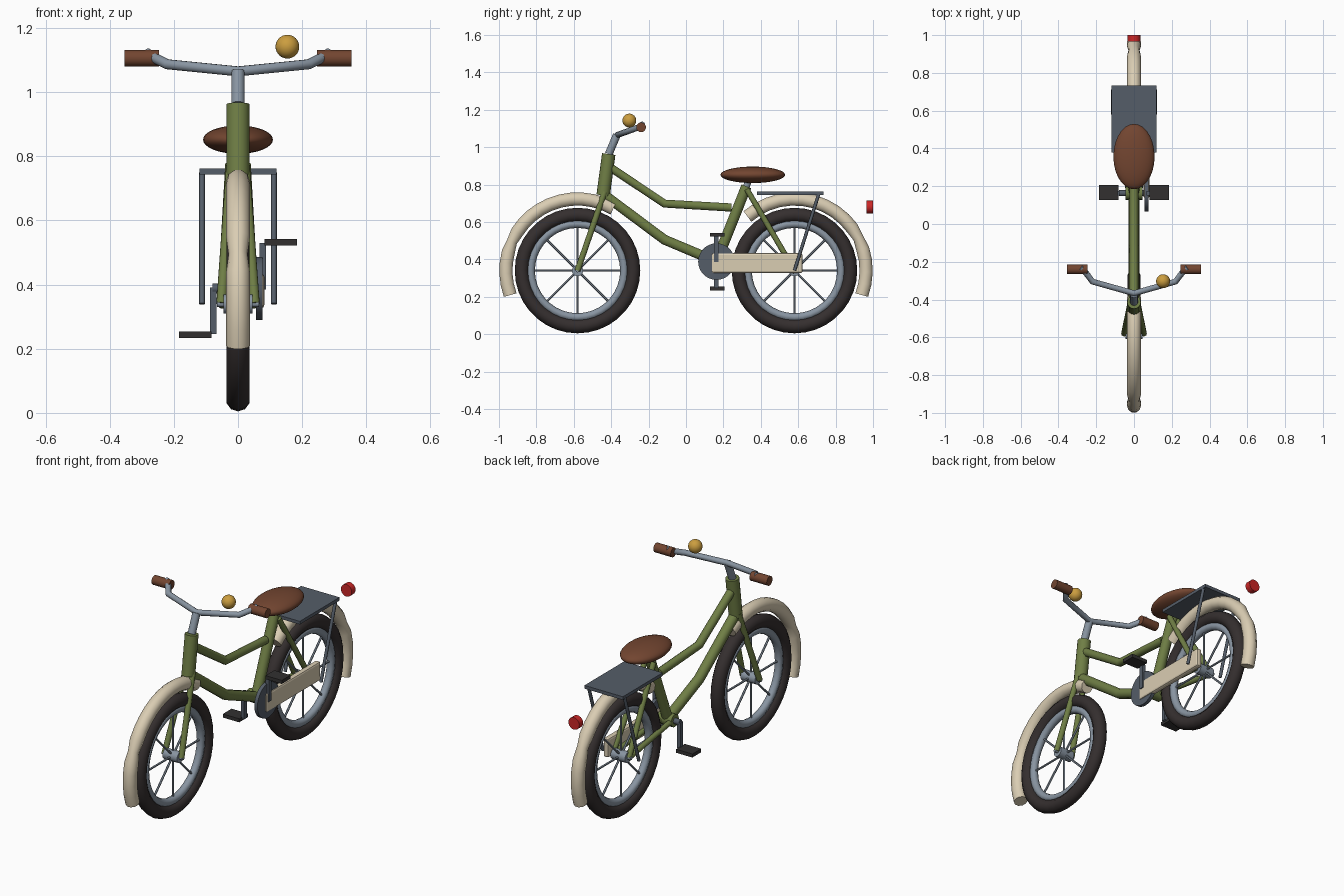
import bpy, math
from mathutils import Vector

if "Cube" in bpy.data.objects:
    bpy.data.objects.remove(bpy.data.objects["Cube"], do_unlink=True)


def material(name, rgb):
    m = bpy.data.materials.new(name)
    m.use_nodes = True
    m.diffuse_color = (*rgb, 1)
    m.node_tree.nodes["Principled BSDF"].inputs["Base Color"].default_value = (*rgb, 1)
    return m


OLIVE = material("olive_paint", (0.16, 0.21, 0.06))
CREAM = material("cream_paint", (0.70, 0.61, 0.45))
RUBBER = material("tyre_rubber", (0.035, 0.028, 0.028))
STEEL = material("light_steel", (0.25, 0.30, 0.36))
DARK = material("dark_steel", (0.09, 0.11, 0.14))
BLACK = material("pedal_black", (0.032, 0.03, 0.03))
LEATHER = material("brown_leather", (0.17, 0.06, 0.03))
BRASS = material("brass", (0.60, 0.34, 0.05))
RED = material("red_lens", (0.60, 0.02, 0.02))


def finish(name, mat, smooth=True):
    ob = bpy.context.object
    ob.name = name
    ob.data.materials.clear()
    ob.data.materials.append(mat)
    if smooth:
        bpy.ops.object.shade_smooth_by_angle(angle=math.radians(50))
    return ob


def rod(name, a, b, r, mat, sides=12):
    a, b = Vector(a), Vector(b)
    d = b - a
    bpy.ops.mesh.primitive_cylinder_add(vertices=sides, radius=r, depth=d.length, location=(a + b) / 2,
                                        rotation=d.to_track_quat('Z', 'Y').to_euler())
    return finish(name, mat)


def box(name, centre, size, mat):
    bpy.ops.mesh.primitive_cube_add(size=1, location=centre)
    ob = bpy.context.object
    ob.scale = size
    bpy.ops.object.transform_apply(location=False, rotation=False)
    return finish(name, mat, False)


def ball(name, centre, radii, mat):
    bpy.ops.mesh.primitive_uv_sphere_add(segments=28, ring_count=16, radius=1, location=centre)
    ob = bpy.context.object
    ob.scale = radii
    bpy.ops.object.transform_apply(location=False, rotation=False)
    return finish(name, mat)


def ring(name, centre, major, minor, mat, sides):
    bpy.ops.mesh.primitive_torus_add(major_radius=major, minor_radius=minor, major_segments=36,
                                     minor_segments=sides, location=centre, rotation=(0, math.pi / 2, 0))
    return finish(name, mat)


def pipe(name, points, r, mat, pinch=()):
    """Bent tube along a polyline, optionally narrowed at some points."""
    cu = bpy.data.curves.new(name, 'CURVE')
    cu.dimensions = '3D'
    cu.bevel_depth = r
    cu.bevel_resolution = 3
    cu.use_fill_caps = True
    sp = cu.splines.new('POLY')
    sp.points.add(len(points) - 1)
    for i, (pt, co) in enumerate(zip(sp.points, points)):
        pt.co = (*co, 1)
        pt.radius = 0.8 if i in pinch else 1
    ob = bpy.data.objects.new(name, cu)
    bpy.context.collection.objects.link(ob)
    bpy.ops.object.select_all(action='DESELECT')
    ob.select_set(True)
    bpy.context.view_layer.objects.active = ob
    bpy.ops.object.convert(target='MESH')
    return finish(name, mat)


AXLE_Z, AXLE_Y = 0.34, 0.58
CRANK_Y, CRANK_Z = 0.163, 0.388

# Wheels
for label, y in (("front", -AXLE_Y), ("rear", AXLE_Y)):
    c = Vector((0, y, AXLE_Z))
    ring(label + "_tyre", c, 0.298, 0.0375, RUBBER, 10)
    ring(label + "_rim", c, 0.25, 0.022, STEEL, 8)
    rod(label + "_hub", c - Vector((0.045, 0, 0)), c + Vector((0.045, 0, 0)), 0.03, STEEL, 16)
    rod(label + "_axle", c - Vector((0.065, 0, 0)), c + Vector((0.065, 0, 0)), 0.01, STEEL)
    for i in range(8):
        t = i * math.pi / 4
        rod(f"{label}_spoke_{i}", c, c + Vector((0, math.cos(t), math.sin(t))) * 0.24, 0.006, STEEL, 6)


# Mudguards: arcs around the wheels
def mudguard(name, side, start, end):
    pts = []
    steps = 16
    for i in range(steps + 1):
        t = math.radians(start + (end - start) * i / steps)
        pts.append((0, side * (AXLE_Y + 0.383 * math.cos(t)), AXLE_Z + 0.383 * math.sin(t)))
    pipe(name, pts, 0.037, CREAM, pinch=(5,))


mudguard("front_mudguard", -1, -20, 120)
mudguard("rear_mudguard", 1, -20, 131)

# Frame
HEAD_TOP, HEAD_LOW = (0, -0.413, 0.963), (0, -0.443, 0.742)
rod("head_tube", HEAD_LOW, HEAD_TOP, 0.036, OLIVE, 16)
pipe("top_tube", [(0, -0.41, 0.895), (0, -0.115, 0.698), (0, 0.243, 0.677)], 0.023, OLIVE)
pipe("down_tube", [(0, -0.437, 0.745), (0, -0.115, 0.505), (0, CRANK_Y, CRANK_Z)], 0.028, OLIVE)
rod("seat_tube", (0, CRANK_Y, CRANK_Z), (0, 0.323, 0.79), 0.028, OLIVE)
rod("bottom_bracket", (-0.045, CRANK_Y, CRANK_Z), (0.045, CRANK_Y, CRANK_Z), 0.035, OLIVE, 16)
for label, s in (("left", 1), ("right", -1)):
    rod(label + "_fork_blade", (s * 0.022, -0.435, 0.76), (s * 0.052, -AXLE_Y, AXLE_Z), 0.016, OLIVE)
    rod(label + "_seat_stay", (s * 0.025, 0.325, 0.775), (s * 0.05, AXLE_Y, AXLE_Z), 0.015, OLIVE)
    rod(label + "_chain_stay", (s * 0.03, CRANK_Y, CRANK_Z), (s * 0.05, AXLE_Y, AXLE_Z), 0.015, OLIVE)

# Saddle
rod("seat_post", (0, 0.315, 0.77), (0, 0.342, 0.84), 0.018, STEEL)
ball("saddle", (0, 0.357, 0.852), (0.109, 0.173, 0.044), LEATHER)

# Steering
rod("stem", HEAD_TOP, (0, -0.37, 1.065), 0.021, STEEL)
half = [(0.22, -0.305, 1.087), (0.255, -0.258, 1.104), (0.285, -0.23, 1.122)]
bar = [(-x, y, z) for x, y, z in reversed(half)] + [(0, -0.367, 1.065)] + half
pipe("handlebar", bar, 0.016, STEEL)
for label, s in (("left", 1), ("right", -1)):
    rod(label + "_grip", (s * 0.246, -0.24, 1.106), (s * 0.354, -0.24, 1.106), 0.026, LEATHER, 16)
ball("bell", (0.154, -0.303, 1.142), (0.037,) * 3, BRASS)

# Drivetrain
rod("chainring", (0.056, CRANK_Y, CRANK_Z), (0.076, CRANK_Y, CRANK_Z), 0.098, DARK, 28)
rod("crank_axle", (-0.08, CRANK_Y, CRANK_Z), (0.08, CRANK_Y, CRANK_Z), 0.016, DARK)
guard = box("chain_guard", (0.066, 0.38, 0.38), (0.032, 0.486, 0.107), CREAM)
bevel = guard.modifiers.new("soft_corners", 'BEVEL')
bevel.width = 0.01
bevel.segments = 2
for label, s in (("left", 1), ("right", -1)):
    box(label + "_crank", (s * 0.077, CRANK_Y, CRANK_Z + s * 0.07), (0.02, 0.024, 0.145), DARK)
    box(label + "_pedal", (s * 0.133, 0.167, CRANK_Z + s * 0.144), (0.102, 0.078, 0.02), BLACK)

# Luggage rack and tail light
box("rack_plate", (0, 0.557, 0.753), (0.24, 0.355, 0.018), DARK)
for label, s in (("left", 1), ("right", -1)):
    rod(label + "_rack_strut", (s * 0.112, 0.71, 0.75), (s * 0.112, AXLE_Y, AXLE_Z), 0.009, DARK, 8)
rod("tail_light", (0, 0.966, 0.68), (0, 1.0, 0.68), 0.034, RED, 20)
